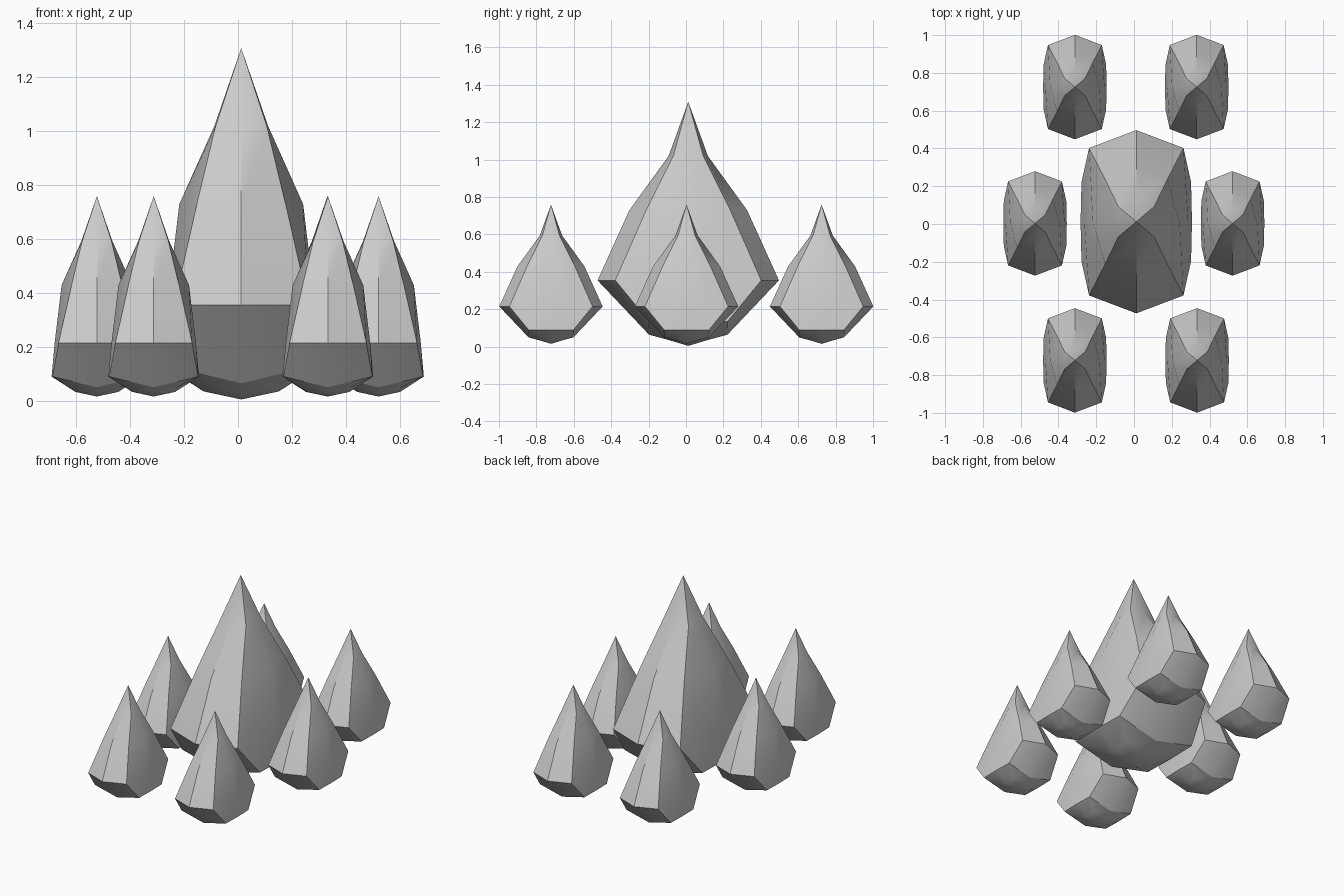
import bpy, bmesh, math

if "Cube" in bpy.data.objects:
    bpy.data.objects.remove(bpy.data.objects["Cube"])

# Half-profile of one crystal: per ring, mid-side x point, corner point, mid-side y point
# (mid_x, z), (corner_x, corner_y, z), (mid_y, z)
RINGS = [
    ((0.14, 0.030), (0.14, 0.10, 0.055), (0.10, 0.030)),
    ((0.295, 0.13), (0.29, 0.21, 0.13), (0.21, 0.06)),
    ((0.275, 0.35), (0.25, 0.39, 0.35), (0.485, 0.35)),
    ((0.23, 0.725), (0.165, 0.225, 0.725), (0.315, 0.725)),
    ((0.10, 1.015), (0.095, 0.08, 1.015), (0.105, 1.015)),
]
APEX = 1.305


def crystal(name, x, y, z, s):
    bm = bmesh.new()
    rings = []
    for (mx, mz), (cx, cy, cz), (my, yz) in RINGS:
        pts = [(mx, 0, mz), (cx, cy, cz), (0, my, yz), (-cx, cy, cz),
               (-mx, 0, mz), (-cx, -cy, cz), (0, -my, yz), (cx, -cy, cz)]
        rings.append([bm.verts.new(p) for p in pts])
    bottom = bm.verts.new((0, 0, 0))
    top = bm.verts.new((0, 0, APEX))
    for i in range(8):
        j = (i + 1) % 8
        bm.faces.new((bottom, rings[0][j], rings[0][i]))
        bm.faces.new((rings[-1][i], rings[-1][j], top))
        for a, b in zip(rings, rings[1:]):
            bm.faces.new((a[i], a[j], b[j], b[i]))
    bmesh.ops.recalc_face_normals(bm, faces=bm.faces)
    mesh = bpy.data.meshes.new(name)
    bm.to_mesh(mesh)
    bm.free()
    ob = bpy.data.objects.new(name, mesh)
    bpy.context.collection.objects.link(ob)
    ob.location = (x, y, z)
    ob.scale = (s, s, s)
    # soft facets, crisp ridges
    bpy.ops.object.select_all(action='DESELECT')
    bpy.context.view_layer.objects.active = ob
    ob.select_set(True)
    bpy.ops.object.shade_smooth_by_angle(angle=math.radians(30))


# Large centre crystal
crystal("centre_crystal", 0.012, 0.012, 0.004, 1.0)

# Six small crystals around it
for n, (x, y) in enumerate([(-0.313, 0.725), (0.332, 0.725), (-0.524, 0.003),
                            (0.522, 0.003), (-0.313, -0.722), (0.334, -0.722)]):
    crystal(f"small_crystal_{n + 1}", x, y, 0.015, 0.57)
